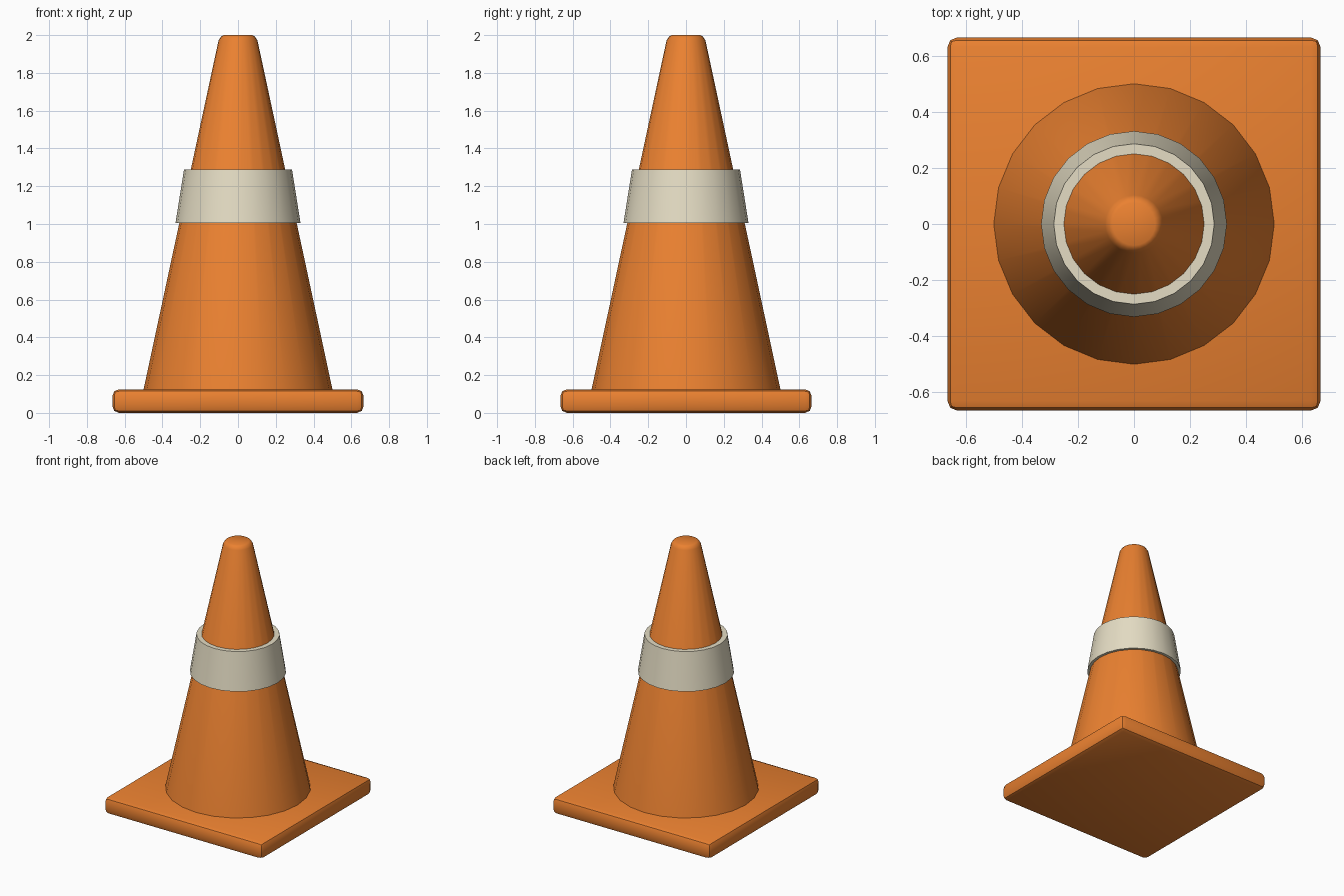
import bpy, bmesh
from math import cos, sin, pi, radians

if "Cube" in bpy.data.objects:
    bpy.data.objects.remove(bpy.data.objects["Cube"])

SIDES = 24


def material(name, color):
    mat = bpy.data.materials.new(name)
    mat.diffuse_color = (*color, 1)
    mat.use_nodes = True
    mat.node_tree.nodes["Principled BSDF"].inputs["Base Color"].default_value = mat.diffuse_color
    return mat


def finish(name, bm, mat):
    bmesh.ops.recalc_face_normals(bm, faces=bm.faces)
    mesh = bpy.data.meshes.new(name)
    bm.to_mesh(mesh)
    bm.free()
    obj = bpy.data.objects.new(name, mesh)
    bpy.context.collection.objects.link(obj)
    mesh.materials.append(mat)
    bpy.ops.object.select_all(action='DESELECT')
    obj.select_set(True)
    bpy.context.view_layer.objects.active = obj
    bpy.ops.object.shade_smooth_by_angle(angle=radians(30))
    return obj


def lathe(name, profile, mat, ring=False):
    """Revolve (radius, z) points; a ring closes its profile, a solid gets end caps."""
    bm = bmesh.new()
    loops = [[bm.verts.new((r * cos(2 * pi * i / SIDES), r * sin(2 * pi * i / SIDES), z))
              for i in range(SIDES)] for r, z in profile]
    pairs = list(zip(loops, loops[1:]))
    if ring:
        pairs.append((loops[-1], loops[0]))
    else:
        bm.faces.new(loops[0])
        bm.faces.new(loops[-1])
    for a, b in pairs:
        for i in range(SIDES):
            j = (i + 1) % SIDES
            bm.faces.new((a[i], a[j], b[j], b[i]))
    return finish(name, bm, mat)


orange = material("orange_plastic", (0.83, 0.22, 0.03))
cream = material("reflective_cream", (0.78, 0.72, 0.55))

# Square base plate with rounded edges
bm = bmesh.new()
bmesh.ops.create_cube(bm, size=1)
for v in bm.verts:
    v.co = (v.co.x * 1.33, v.co.y * 1.33, (v.co.z + 0.5) * 0.125)
bmesh.ops.bevel(bm, geom=bm.edges[:], offset=0.035, segments=2, profile=0.5, affect='EDGES')
finish("base_plate", bm, orange)

# Tapered body with a softened tip
lathe("cone_body", [(0.5, 0.124), (0.103, 1.972), (0.09, 1.992), (0.076, 2.0)], orange)

# Reflective band around the middle
lathe("reflective_band", [(0.308, 1.005), (0.331, 1.005), (0.286, 1.288), (0.248, 1.288)],
      cream, ring=True)
